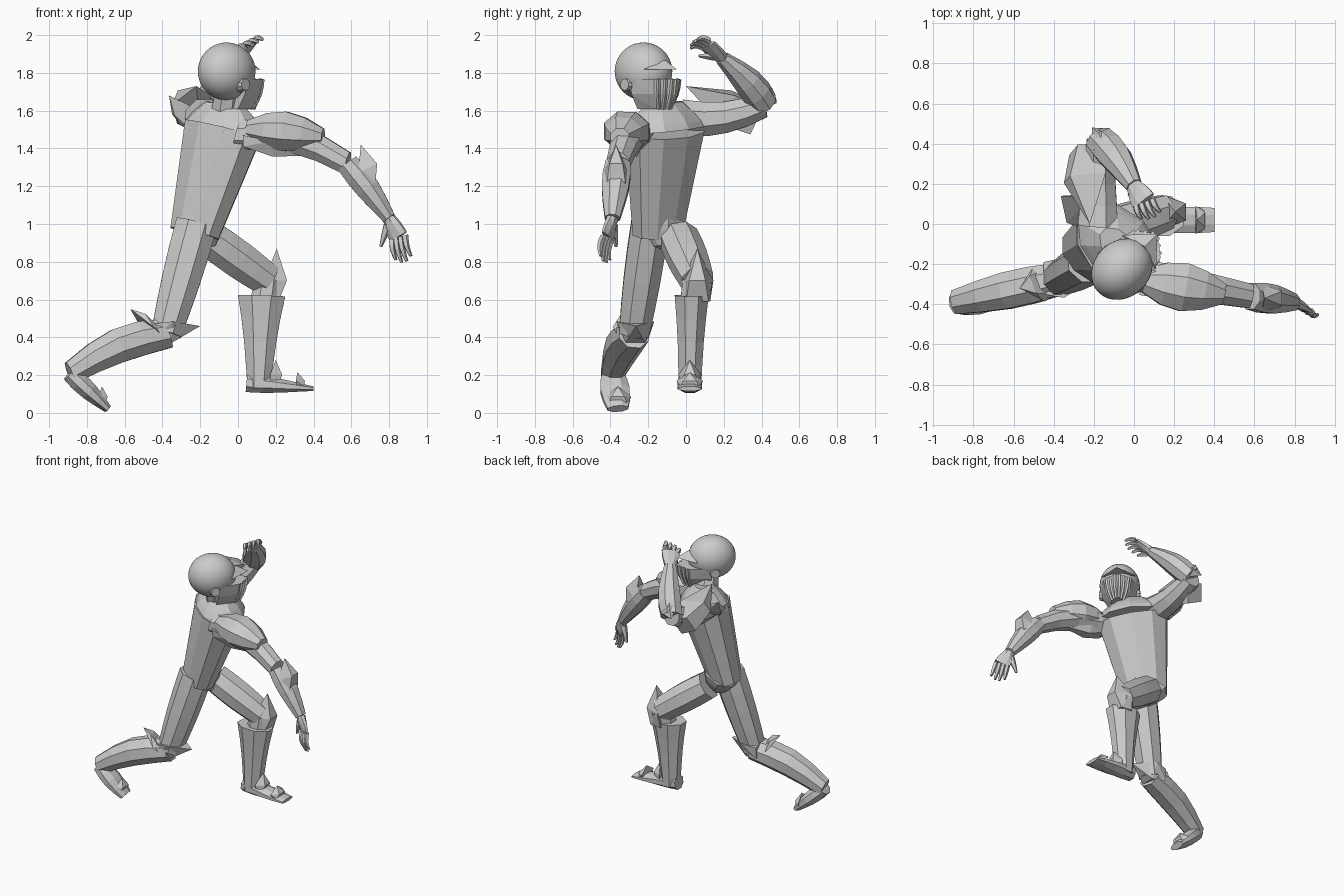
import bpy
import bmesh
from math import sin, cos, pi, radians
from mathutils import Matrix, Vector

if "Cube" in bpy.data.objects:
    bpy.data.objects.remove(bpy.data.objects["Cube"], do_unlink=True)

IDENTITY = Matrix.Identity(4)
X, Y, Z = IDENTITY.to_3x3().col
NOWHERE = Vector()


def at(x, y, z):
    return Vector((x, y, z))


def finish(name, bm, matrix=IDENTITY):
    """Turn a bmesh into a named, linked object."""
    bmesh.ops.recalc_face_normals(bm, faces=bm.faces)
    bm.transform(matrix)
    mesh = bpy.data.meshes.new(name)
    bm.to_mesh(mesh)
    bm.free()
    obj = bpy.data.objects.new(name, mesh)
    bpy.context.collection.objects.link(obj)
    return obj


def limb(name, start, end, wide, deep, swell=0, bow=NOWHERE, ref=Y, sides=8, matrix=IDENTITY):
    """Faceted tube whose half width and half depth run from start to end,
    bulging by swell and curving by bow at the middle; ref is the width axis."""
    bm = bmesh.new()
    along = (end - start).normalized()
    across = (ref - along * ref.dot(along)).normalized()
    depth = along.cross(across)
    fit = 1 / cos(pi / sides)
    steps = 4
    rings = []
    for i in range(steps + 1):
        t = i / steps
        arch = sin(pi * t)
        size = fit * (1 + swell * arch)
        width = size * (wide[0] + (wide[1] - wide[0]) * t)
        height = size * (deep[0] + (deep[1] - deep[0]) * t)
        centre = start.lerp(end, t) + bow * arch
        angles = [(k + 0.5) * 2 * pi / sides for k in range(sides)]
        rings.append([bm.verts.new(centre + across * cos(a) * width + depth * sin(a) * height)
                      for a in angles])
    for low, high in zip(rings, rings[1:]):
        for k in range(sides):
            n = (k + 1) % sides
            bm.faces.new((low[k], low[n], high[n], high[k]))
    bm.faces.new(rings[0])
    bm.faces.new(rings[-1])
    return finish(name, bm, matrix)


def plate(name, points, matrix=IDENTITY):
    """Faceted armour plate: the convex hull of its corners."""
    bm = bmesh.new()
    result = bmesh.ops.convex_hull(bm, input=[bm.verts.new(p) for p in points])
    inside = [v for v in result["geom_interior"] if isinstance(v, bmesh.types.BMVert)]
    bmesh.ops.delete(bm, geom=inside, context="VERTS")
    return finish(name, bm, matrix)


def guard(name, base, tip, facing, width, depth):
    """Kite-shaped plate with a pointed tip and a ridge towards facing."""
    out = facing.normalized() * depth
    side = (tip - base).cross(facing).normalized() * width
    middle = base.lerp(tip, 0.4)
    corners = [tip]
    for s in (side, -side):
        corners += [middle + s - out * 0.6, middle + s * 0.5 + out,
                    base + s * 0.8 - out * 0.6, base + s * 0.7 + out * 0.6]
    plate(name, corners)


def hand(name, wrist, knuckle, tip, step, thumb_tip):
    """Flat palm, four bent fingers and a thumb; step separates the fingers."""
    reach = step.length * 2
    thick, fine = 0.014, 0.007
    limb(name + "_palm", wrist, knuckle, (reach * 0.6, reach), (thick * 2, thick), 0.1, ref=step)
    bend = (tip - knuckle).cross(step).normalized() * thick
    for i in range(4):
        spread = step * (i - 1.5)
        end = tip if i in (1, 2) else tip.lerp(knuckle, 0.15)
        limb(f"{name}_finger_{i}", knuckle + spread, end + spread * 1.15,
             (thick, fine), (thick, fine), 0.2, bend, step, 5)
    limb(name + "_thumb", wrist.lerp(knuckle, 0.3) - step, thumb_tip,
         (thick * 1.4, fine), (thick * 1.4, fine), 0.1, NOWHERE, step, 5)


# Torso, turned halfway between the front and the side
shoulder_line = X - Y
hips, chest, collar = at(-.23, -.15, .95), at(-.08, -.11, 1.5), at(-.07, -.12, 1.64)
limb("torso", hips, chest, (.15, .24), (.11, .17), ref=shoulder_line, sides=10)
limb("chest_top", chest, collar, (.24, .12), (.17, .07), .1, ref=shoulder_line, sides=10)
limb("pelvis", at(-.21, -.13, 1), at(-.17, -.13, .87), (.15, .05), (.12, .06), .1,
     ref=shoulder_line)
limb("neck", at(-.07, -.14, 1.56), at(-.05, -.19, 1.7), (.08, .07), (.08, .07))

# Helmet dome
head = Matrix.Translation((-.06, -.225, 1.808)) @ Matrix.Rotation(radians(45), 4, "Z")
bm = bmesh.new()
bmesh.ops.create_uvsphere(bm, u_segments=32, v_segments=20, radius=1)
dome = finish("helmet_dome", bm, head @ Matrix.Diagonal((.165, .14, .153, 1)))
for polygon in dome.data.polygons:
    polygon.use_smooth = True


def mask_outline(drop):
    """Prow, cheek and jaw corner of the mask; drop goes from eyes to chin."""
    nose = .25 - .05 * drop ** 2
    half = .13 * (1 - .5 * drop ** 2)
    level = -.04 - .16 * drop
    return at(nose, 0, level), at(nose * .7, half * .75, level), at(nose * .1, half, level)


# Face mask, bars, brow and ear bosses
levels = [mask_outline(drop) for drop in (0, .5, 1)]
mirror = Matrix.Diagonal((1, -1, 1))
corners = [p for level in levels for p in level]
plate("face_mask", corners + [mirror @ p for p in corners[1:]], head)
plate("helmet_brow", [at(.25, 0, .01), at(.12, .12, .01), at(.12, -.12, .01), at(.16, 0, .06)],
      head)
for label, flip in (("left", IDENTITY.to_3x3()), ("right", mirror)):
    for i in range(3):
        prow = [flip @ a.lerp(b, .2 + .3 * i) for a, b, _ in levels]
        bulge = prow[1] - prow[0].lerp(prow[2], .5)
        limb(f"{label}_mask_bar_{i}", prow[0], prow[2], (.007, .007), (.009, .009),
             bow=bulge, sides=4, matrix=head)
    limb(f"{label}_ear_boss", flip @ at(0, .1, -.07), flip @ at(0, .142, -.07),
         (.04, .03), (.04, .03), ref=X, sides=10, matrix=head)

# Reaching arm
shoulder, elbow, wrist = at(0, -.25, 1.47), at(.58, -.36, 1.32), at(.8, -.39, 1.03)
limb("reaching_upper_arm", shoulder, elbow, (.08, .06), (.08, .06), .1, Z * .06)
limb("reaching_shoulder_pad", at(.05, -.28, 1.5), at(.45, -.35, 1.46), (.06, .05), (.05, .045),
     1.2, Z * .01)
limb("reaching_forearm", elbow, wrist, (.065, .04), (.06, .035), .35, Z * .01)
guard("reaching_armpit_plate", at(.03, -.29, 1.44), at(.41, -.31, 1.36), -Z, .08, .05)
guard("reaching_elbow_guard", at(.69, -.37, 1.2), at(.65, -.37, 1.42), X + Z * .5, .07, .07)
hand("reaching_hand", wrist, at(.85, -.415, .93), at(.88, -.43, .8),
     at(.023, -.014, .006), at(.755, -.37, .88))

# Raised arm
shoulder, elbow, wrist = at(-.18, 0, 1.56), at(-.17, .42, 1.63), at(0, .19, 1.88)
limb("raised_upper_arm", shoulder, elbow, (.1, .065), (.1, .065), ref=Z, bow=Z * -.03)
limb("raised_forearm", elbow, wrist, (.07, .035), (.07, .04), .35, Y * .02, Z)
guard("raised_shoulder_pad", at(-.24, .37, 1.56), at(-.22, 0, 1.73), Z * .4 - X, .09, .11)
guard("raised_shoulder_flange", at(-.24, .05, 1.53), at(-.365, .14, 1.68), Y - X, .09, .04)
guard("raised_elbow_guard", at(-.11, .38, 1.7), at(-.21, .48, 1.64), Y + Z * .4, .08, .05)
hand("raised_hand", wrist, at(.05, .11, 1.95), at(.09, .03, 1.955),
     at(.027, .01, .013), at(.03, .07, 1.89))

# Leading leg
hip, knee, ankle = at(-.16, -.04, .93), at(.16, .06, .7), at(.11, .02, .13)
limb("leading_thigh", hip, knee, (.1, .085), (.095, .085), .1)
limb("leading_knee", knee, at(.14, .04, .57), (.08, .07), (.07, .08))
limb("leading_shin", at(.125, .03, .62), ankle, (.09, .06), (.125, .06), -.08)
limb("leading_foot", at(.045, .02, .16), at(.4, .02, .128), (.05, .06), (.05, .012), .2)
guard("leading_knee_guard", at(.17, .06, .59), at(.205, .06, .87), X, .085, .075)
guard("leading_ankle_guard", at(.19, .02, .15), at(.2, .02, .28), X, .06, .04)
guard("leading_toe_guard", at(.33, .02, .14), at(.315, .02, .215), X, .07, .03)

# Trailing leg
hip, knee, ankle = at(-.22, -.19, 1), at(-.38, -.275, .42), at(-.89, -.39, .21)
limb("trailing_thigh", hip, knee, (.1, .08), (.11, .08), .08)
limb("trailing_shin", knee, ankle, (.08, .06), (.08, .06), .3, Z * .04)
limb("trailing_foot", at(-.89, -.39, .21), at(-.69, -.36, .022), (.055, .055), (.045, .022), .4)
guard("trailing_knee_guard", at(-.45, -.27, .43), at(-.2, -.265, .46), -Z, .1, .07)
guard("trailing_calf_flare", at(-.43, -.29, .42), at(-.57, -.32, .55), Z - X * .4, .09, .05)
guard("trailing_toe_guard", at(-.72, -.36, .05), at(-.72, -.36, .14), X, .07, .03)
